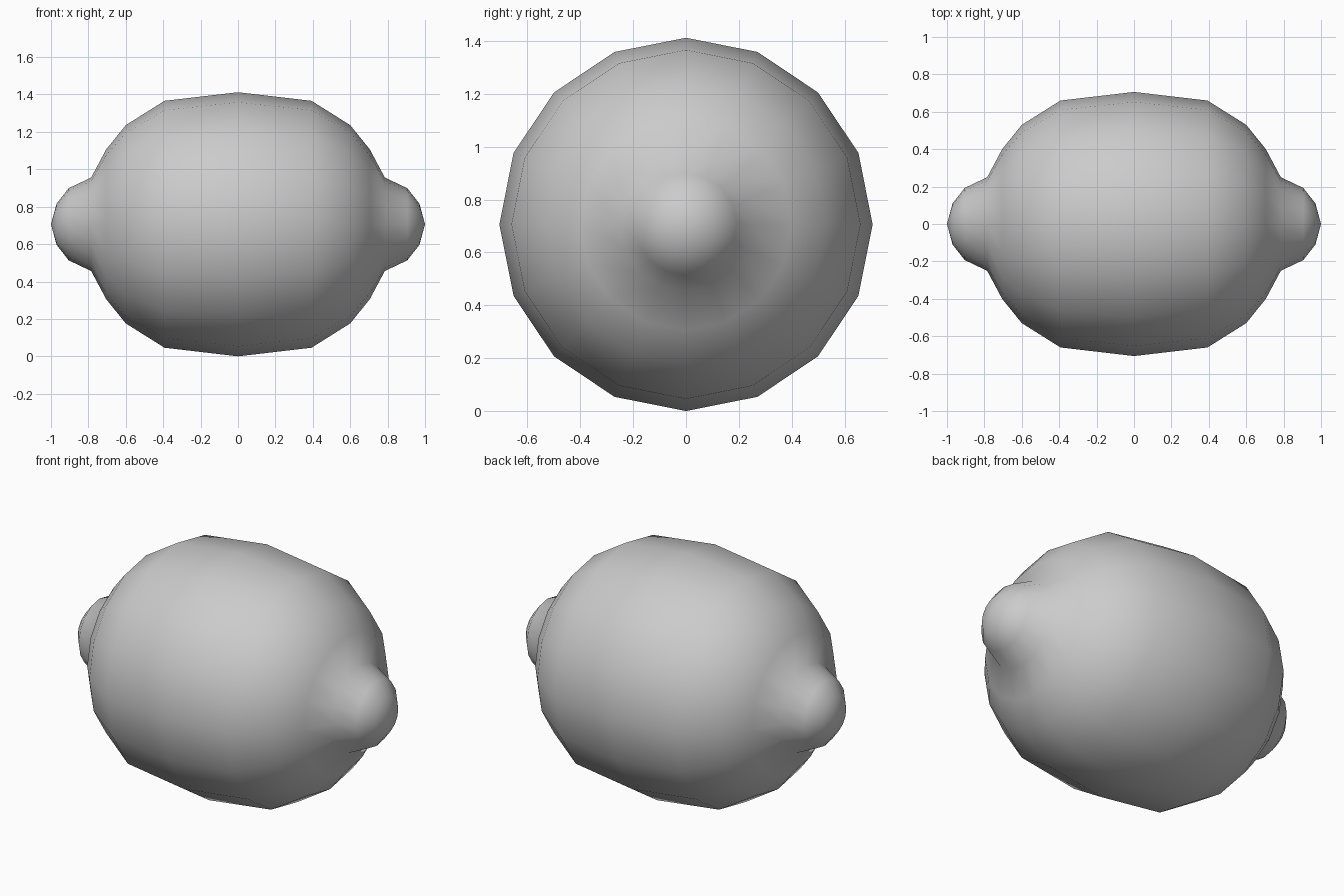
import bpy, bmesh, math

if "Cube" in bpy.data.objects:
    bpy.data.objects.remove(bpy.data.objects["Cube"])

SIDES = 16
RADIUS = 0.706
# half profile of the fruit: (distance along x, radius), from tip to middle
HALF = [(1.0, 0.0), (0.97, 0.11), (0.905, 0.193), (0.785, 0.25),
        (0.705, 0.40), (0.60, 0.53), (0.393, 0.66)]
profile = [(-x, r) for x, r in HALF] + [(0.0, RADIUS)] + HALF[::-1]


def lathe_x(name, profile, sides, centre_z):
    """Revolve a profile around a horizontal x axis, closed to a point at both ends."""
    bm = bmesh.new()
    rings = []
    for x, r in profile:
        n = sides if r else 1
        rings.append([bm.verts.new((x, r * math.cos(2 * math.pi * i / sides),
                                    centre_z + r * math.sin(2 * math.pi * i / sides)))
                      for i in range(n)])
    for a, b in zip(rings, rings[1:]):
        for i in range(sides):
            j = (i + 1) % sides
            quad = [a[i % len(a)], a[j % len(a)], b[j % len(b)], b[i % len(b)]]
            bm.faces.new(list(dict.fromkeys(quad)))
    bmesh.ops.recalc_face_normals(bm, faces=bm.faces)
    for f in bm.faces:
        f.smooth = True
    mesh = bpy.data.meshes.new(name)
    bm.to_mesh(mesh)
    bm.free()
    obj = bpy.data.objects.new(name, mesh)
    bpy.context.collection.objects.link(obj)
    return obj


# Lemon body with a rounded nub at each end
lathe_x("lemon", profile, SIDES, RADIUS)
